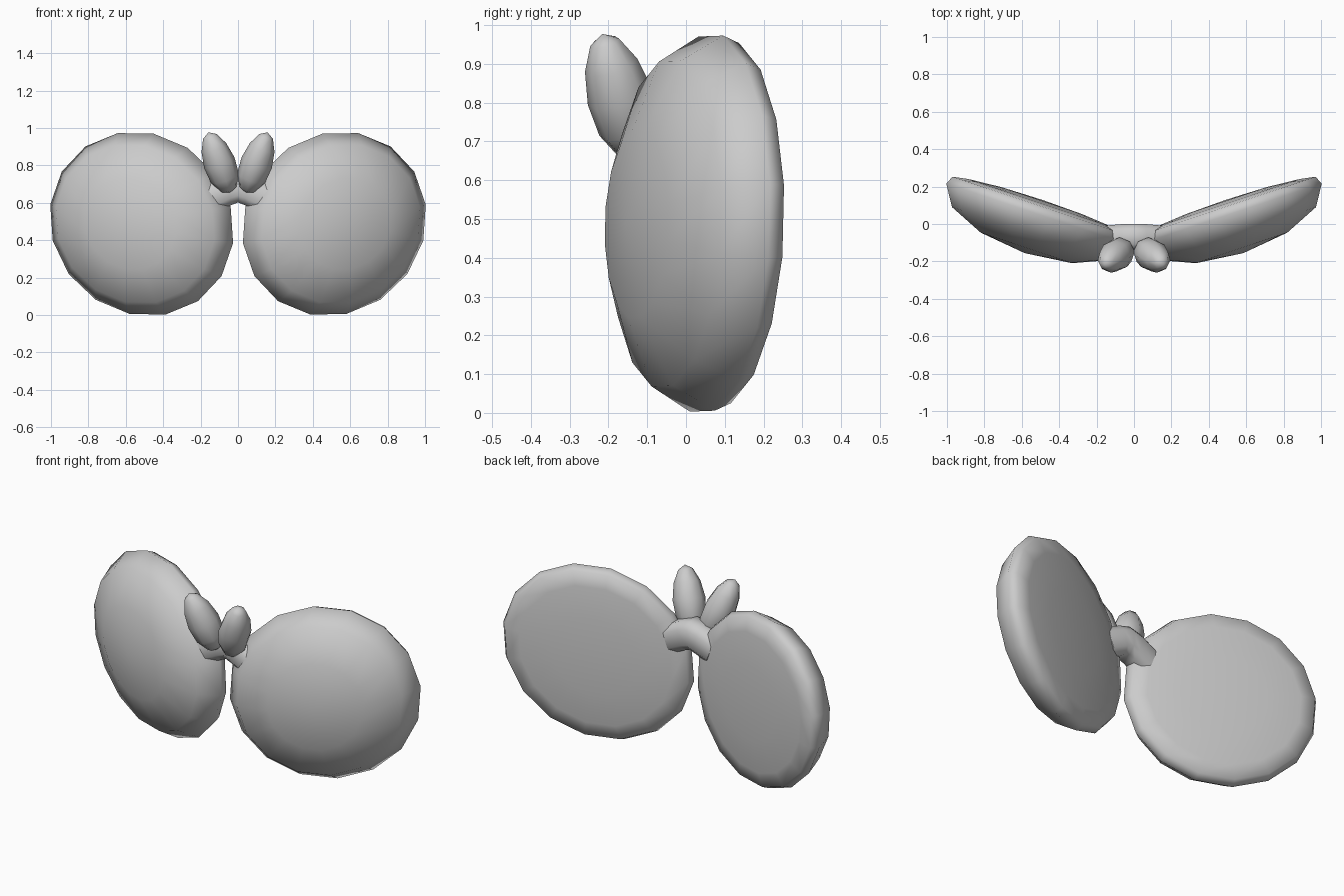
import bpy, bmesh
from math import sin, cos, pi, radians, copysign
from mathutils import Vector

if "Cube" in bpy.data.objects:
    bpy.data.objects.remove(bpy.data.objects["Cube"])


def make(name, rings, caps=(None, None), angle=50):
    """Skin a stack of closed rings; each cap is a pole point, or None for a flat end."""
    bm = bmesh.new()
    loops = [[bm.verts.new(p) for p in r] for r in rings]
    n = len(loops[0])
    for a, b in zip(loops, loops[1:]):
        for i in range(n):
            bm.faces.new((a[i], a[(i + 1) % n], b[(i + 1) % n], b[i]))
    for loop, cap in zip((loops[0], loops[-1]), caps):
        if cap is None:
            bm.faces.new(loop)
        else:
            pole = bm.verts.new(cap)
            for i in range(n):
                bm.faces.new((loop[i], loop[(i + 1) % n], pole))
    bmesh.ops.recalc_face_normals(bm, faces=bm.faces)
    me = bpy.data.meshes.new(name)
    bm.to_mesh(me)
    bm.free()
    ob = bpy.data.objects.new(name, me)
    bpy.context.collection.objects.link(ob)
    bpy.ops.object.select_all(action='DESELECT')
    ob.select_set(True)
    bpy.context.view_layer.objects.active = ob
    bpy.ops.object.shade_smooth_by_angle(angle=radians(angle))
    return ob


# Domed shields: deep round front, soft rim, shallow convex back
TILT = radians(18.5)
T = Vector((cos(TILT), sin(TILT), 0))
N = Vector((sin(TILT), -cos(TILT), 0))
CENTRE = Vector((0.515, 0.053, 0.488))
A, H, DEPTH = 0.518, 0.493, 0.22


def shield_point(s, r, ang, depth):
    u, w = r * cos(ang), r * sin(ang)
    p = CENTRE + T * (A * u + 0.085 * H * w) + N * depth
    p.z += H * w
    return Vector((s * p.x, p.y, p.z))


def shield(name, s):
    specs = [(sin(radians(t)), DEPTH * cos(radians(t))) for t in (30, 60, 90)]
    specs += [(0.96, -0.045), (0.8, -0.06), (0.45, -0.075)]
    rings = [[shield_point(s, r, radians(12 + 22.5 * i), d) for i in range(16)]
             for r, d in specs]
    make(name, rings, (shield_point(s, 0, 0, DEPTH), shield_point(s, 0, 0, -0.08)), 100)


# Small upright pods in front of the bridge, fuller near the bottom
def pod(name, s):
    c = Vector((0.1, -0.17, 0.815))
    axis = Vector((0.115, -0.09, 0.32)).normalized()
    side = Vector((0, 1, 0)).cross(axis).normalized()
    fwd = axis.cross(side)
    flip = lambda p: Vector((s * p.x, p.y, p.z))
    rings = [[flip(c + axis * (-0.178 * cos(t)) +
                   (side * (0.086 * cos(a)) + fwd * (0.086 * sin(a)))
                   * sin(t) * (1 + 0.12 * cos(t)))
              for a in [2 * pi * i / 8 for i in range(8)]]
             for t in [pi * k / 6 for k in range(1, 6)]]
    make(name, rings, (flip(c - axis * 0.178), flip(c + axis * 0.178)), 60)


for label, s in (("left", -1), ("right", 1)):
    shield(label + "_shield", s)
    pod(label + "_pod", s)

# Arched bridge joining the shields
path = [(-0.14, 0.625, -0.38), (-0.05, 0.667, -0.22), (0, 0.682, 0),
        (0.05, 0.667, 0.22), (0.14, 0.625, 0.38)]
soft = lambda v: copysign(abs(v) ** 0.7, v)
bridge = []
for x, z, lean in path:
    ring = []
    for i in range(8):
        a = 2 * pi * (i + 0.5) / 8
        h = 0.084 * soft(sin(a))
        ring.append((x + h * sin(lean), -0.07 - 0.5 * x * x + 0.075 * soft(cos(a)),
                     z + h * cos(lean)))
    bridge.append(ring)
make("bridge", bridge)
